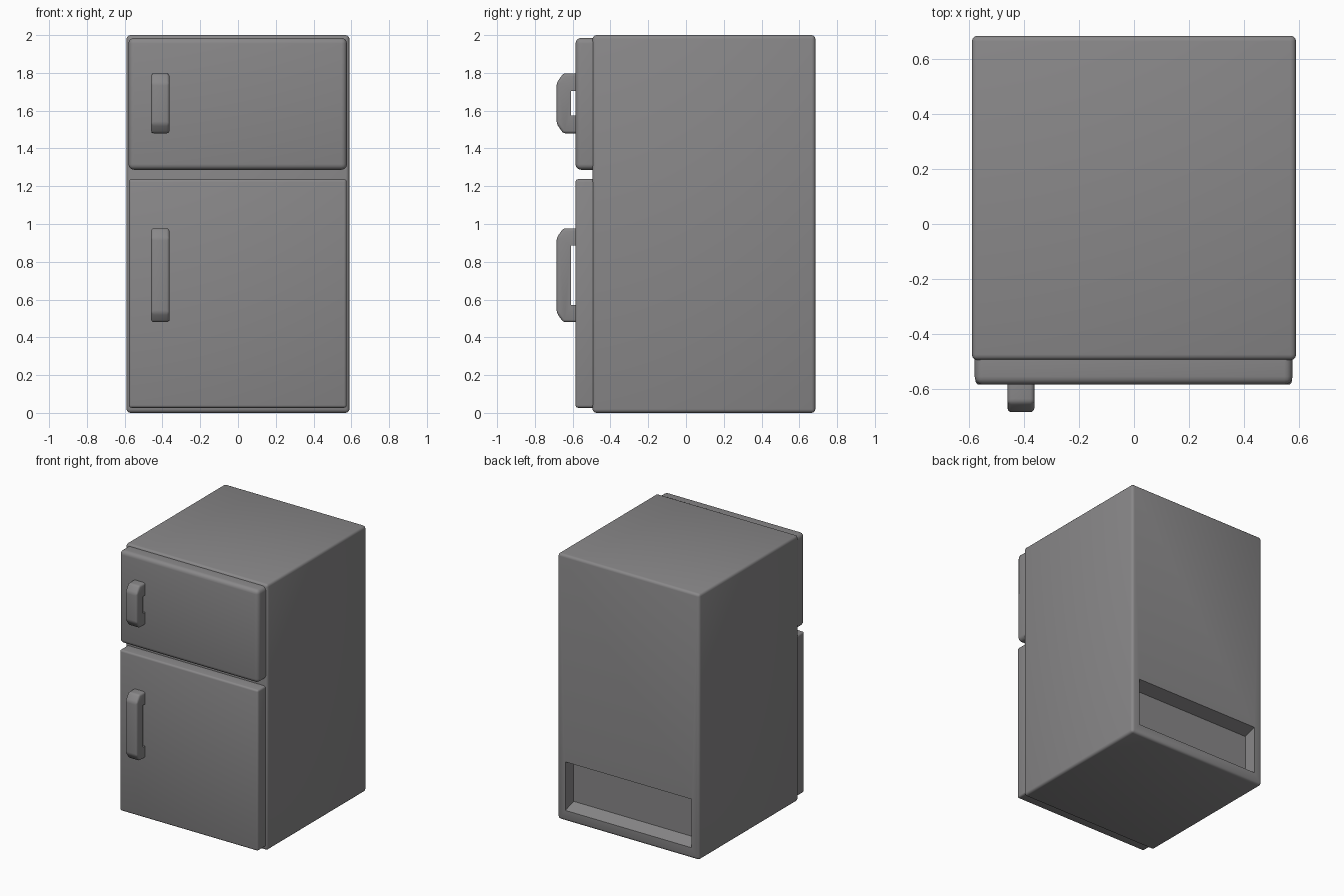
import bpy, bmesh, math
from mathutils import Vector

if "Cube" in bpy.data.objects:
    bpy.data.objects.remove(bpy.data.objects["Cube"])

grey = bpy.data.materials.new("mid_grey")
grey.diffuse_color = (0.25, 0.245, 0.25, 1)
grey.use_nodes = True
grey.node_tree.nodes["Principled BSDF"].inputs["Base Color"].default_value = grey.diffuse_color


def finish(bm, name):
    bmesh.ops.recalc_face_normals(bm, faces=bm.faces)
    me = bpy.data.meshes.new(name)
    bm.to_mesh(me)
    bm.free()
    me.materials.append(grey)
    ob = bpy.data.objects.new(name, me)
    bpy.context.collection.objects.link(ob)
    return ob


def smooth(ob):
    bpy.ops.object.select_all(action='DESELECT')
    ob.select_set(True)
    bpy.context.view_layer.objects.active = ob
    bpy.ops.object.shade_smooth_by_angle(angle=math.radians(40))


def box(name, lo, hi, bevel=0, seg=3, keep_back=False):
    bm = bmesh.new()
    bmesh.ops.create_cube(bm, size=1)
    lo, hi = Vector(lo), Vector(hi)
    for v in bm.verts:
        v.co = Vector([l + (c + 0.5) * (h - l) for l, h, c in zip(lo, hi, v.co)])
    if bevel:
        edges = [e for e in bm.edges
                 if not (keep_back and all(abs(v.co.y - hi.y) < 1e-5 for v in e.verts))]
        bmesh.ops.bevel(bm, geom=edges, offset=bevel, segments=seg, profile=0.5,
                        affect='EDGES')
    return finish(bm, name)


def handle(name, z0, z1, h0, h1):
    # C-shaped side profile swept across the width
    back, front, hole = -0.58, -0.685, -0.61
    prof = [(back, z0), (-0.65, z0), (front, z0 + 0.05), (front, z1 - 0.05),
            (-0.65, z1), (back, z1), (back, h1), (hole, h1), (hole, h0), (back, h0)]
    bm = bmesh.new()
    f = bm.faces.new([bm.verts.new((-0.46, y, z)) for y, z in prof])
    r = bmesh.ops.extrude_face_region(bm, geom=[f])
    bmesh.ops.translate(bm, vec=(0.097, 0, 0),
                        verts=[v for v in r['geom'] if isinstance(v, bmesh.types.BMVert)])
    bmesh.ops.recalc_face_normals(bm, faces=bm.faces)
    edges = [e for e in bm.edges if all(v.co.y < -0.62 for v in e.verts)
             or any(v.co.y < -0.62 for v in e.verts)]
    bmesh.ops.bevel(bm, geom=edges, offset=0.014, segments=3, profile=0.5,
                    affect='EDGES')
    smooth(finish(bm, name))


# cabinet with a tapered recess low in the back
cabinet = box("cabinet", (-0.59, -0.495, 0), (0.59, 0.685, 2), 0.02)
cutter = box("recess_cutter", (-0.525, 0.585, 0.08), (0.525, 0.785, 0.445))
for v in cutter.data.vertices:
    s = 0.03 if v.co.y < 0.6 else -0.03
    v.co.z += s if v.co.z < 0.2 else -s
cutter.hide_render = True
mod = cabinet.modifiers.new("recess", 'BOOLEAN')
mod.operation = 'DIFFERENCE'
mod.solver = 'EXACT'
mod.object = cutter
bpy.context.view_layer.objects.active = cabinet
bpy.ops.object.modifier_apply(modifier=mod.name)
bpy.data.objects.remove(cutter)
smooth(cabinet)

# doors
smooth(box("freezer_door", (-0.58, -0.585, 1.287), (0.577, -0.49, 1.985), 0.03, 4, True))
smooth(box("fridge_door", (-0.577, -0.585, 0.027), (0.575, -0.49, 1.237), 0.014, 3, True))

# handles
handle("freezer_handle", 1.48, 1.797, 1.575, 1.705)
handle("fridge_handle", 0.48, 0.977, 0.57, 0.885)
